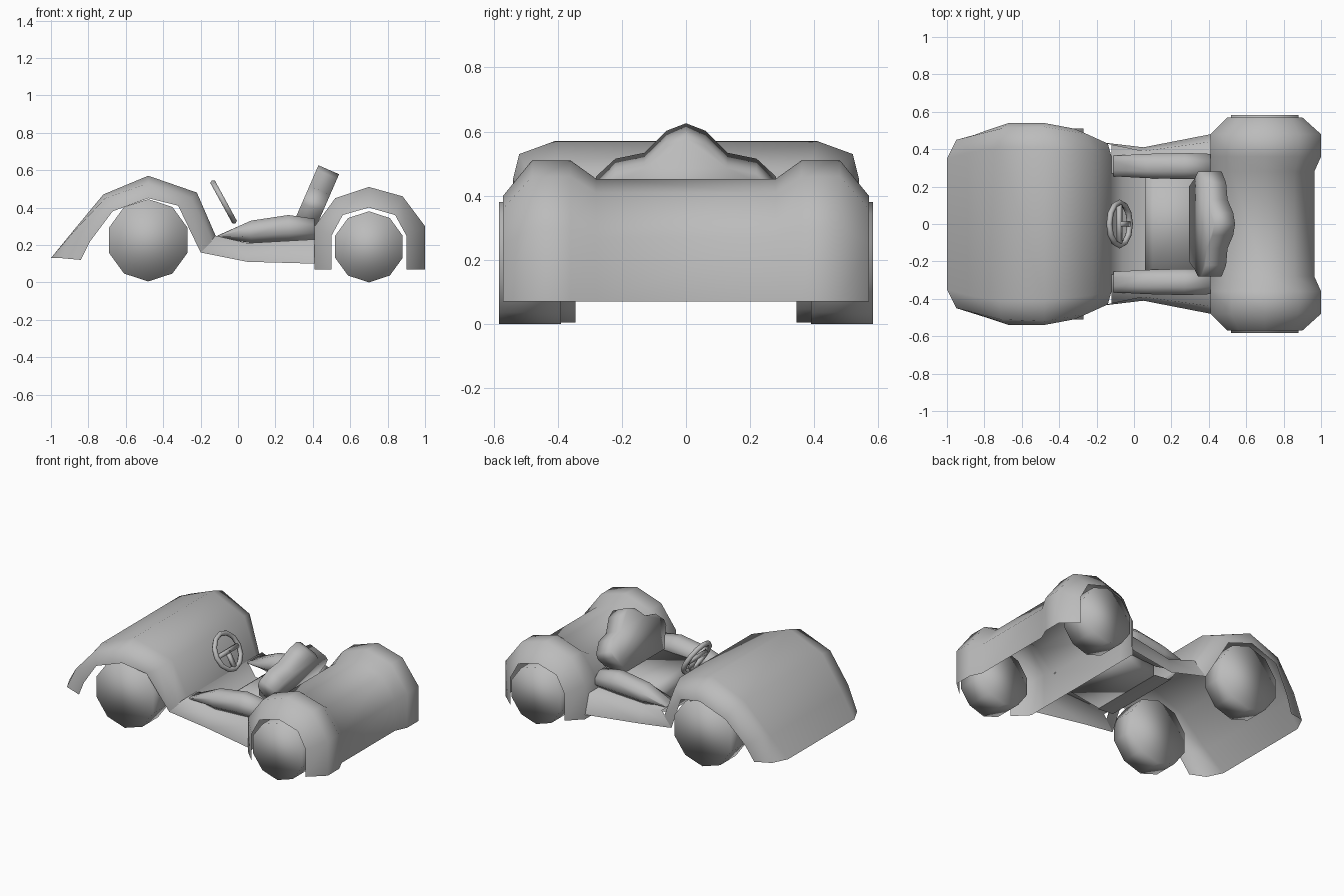
import bpy, bmesh, math
from mathutils import Vector, Matrix

if "Cube" in bpy.data.objects:
    bpy.data.objects.remove(bpy.data.objects["Cube"])

GREY = (0.5, 0.5, 0.5, 1)
grey = bpy.data.materials.new("plain_grey")
grey.use_nodes = True
grey.diffuse_color = GREY
grey.node_tree.nodes["Principled BSDF"].inputs["Base Color"].default_value = GREY


def finish(name, bm, is_shell=False):
    bmesh.ops.recalc_face_normals(bm, faces=bm.faces)
    # Open shells must face outward, which is upward overall
    if is_shell and sum(f.normal.z * f.calc_area() for f in bm.faces) < 0:
        bmesh.ops.reverse_faces(bm, faces=bm.faces)
    for f in bm.faces:
        f.smooth = True
    mesh = bpy.data.meshes.new(name)
    bm.to_mesh(mesh)
    bm.free()
    mesh.materials.append(grey)
    obj = bpy.data.objects.new(name, mesh)
    bpy.context.collection.objects.link(obj)
    return obj


def loft(name, rows, capped=False):
    """Skin a grid of points; capped rows are closed rings."""
    bm = bmesh.new()
    grid = [[bm.verts.new(p) for p in row] for row in rows]
    n = len(rows[0])
    for a, b in zip(grid, grid[1:]):
        for i in range(n if capped else n - 1):
            j = (i + 1) % n
            bm.faces.new((a[i], a[j], b[j], b[i]))
    if capped:
        bm.faces.new(grid[0])
        bm.faces.new(grid[-1])
    return finish(name, bm, not capped)


def symmetric(half):
    """Complete a section given from its +y edge toward the middle."""
    return half + [(x, -y, z) for x, y, z in reversed(half)]


# Nose cowl: wheel-arch edge, rounded shoulder and top line per station
cowl = [
    [(-.84, .48, .12), (-.95, .45, .13), (-1, .35, .13)],
    [(-.79, .50, .22), (-.87, .47, .28), (-.89, .38, .265)],
    [(-.67, .54, .38), (-.71, .51, .45), (-.72, .41, .47)],
    [(-.48, .54, .45), (-.48, .52, .53), (-.48, .41, .57)],
    [(-.32, .51, .41), (-.25, .48, .45), (-.22, .38, .48)],
    [(-.20, .44, .16), (-.14, .43, .22), (-.12, .36, .25)],
]
loft("nose_cowl", [symmetric(s) for s in cowl])

# Rear cowl: one arch profile, wide over the wheels and lower between them
outer = [(.41, .07), (.41, .30), (.52, .45), (.70, .51), (.88, .46), (1, .30), (1, .07)]
inner = [(.50, .07), (.50, .25), (.56, .36), (.70, .40), (.84, .36), (.90, .25), (.90, .07)]
middle = [(min(x, .7 + (x - .7) * .88), .07 + (z - .07) * .87) for x, z in outer]
sections = [(inner, .57), (outer, .48), (outer, .36), (middle, .28)]
half = [[(x, y, z) for x, z in prof] for prof, y in sections]
other = [[(x, -y, z) for x, y, z in row] for row in reversed(half)]
loft("rear_cowl", half + other)

# Footwell between the nose cowl and the seat
floor_line = [(-.12, .25), (-.06, .16), (.06, .15)]
loft("footwell", [[(x, .27, z), (x, -.27, z)] for x, z in floor_line])

# Cabin sides as thin open panels with a top flange, and armrests
rail = [
    [(-.20, .44, .16), (-.12, .425, .25), (-.12, .27, .25)],
    [(.05, .41, .11), (.05, .39, .21), (.05, .27, .21)],
    [(.41, .48, .10), (.41, .44, .23), (.41, .27, .23)],
]
arm = [(-.11, .24, .25, .055), (.07, .21, .33, .065), (.27, .22, .36, .07), (.41, .23, .34, .065)]
for side, s in (("left", 1), ("right", -1)):
    loft(side + "_cabin_side", [[(x, s * y, z) for x, y, z in r] for r in rail])
    rings = []
    for x, low, high, wide in arm:
        mid, tall = (low + high) / 2, (high - low) / 2
        ring = []
        for k in range(8):
            a = math.radians(22.5 + 45 * k)
            ring.append((x, s * (.31 + wide * math.cos(a) / .924),
                         mid + tall * math.sin(a) / .924))
        rings.append(ring)
    loft(side + "_armrest", rings, True)

# Seat cushion
cushion = [(.06, .15), (.06, .24), (.10, .27), (.36, .28), (.40, .20)]
loft("seat_cushion", [[(x, y, z) for x, z in cushion] for y in (-.26, .26)], True)

# Scalloped seat back, leaning to the rear
edge = [(.20, -.04), (.24, .03), (.28, .08), (.28, .12), (.22, .18), (.13, .20), (.06, .275)]
outline = edge + [(0, .30)] + [(-y, t) for y, t in reversed(edge)]
up, back = Vector((.4, 0, .92)), Vector((.92, 0, -.4))
foot = Vector((.31, 0, .35))
loft("seat_back", [[foot + up * t + back * d + Vector((0, y, 0)) for y, t in outline]
                   for d in (0, .12)], True)

# Steering wheel with a T of spokes, tilted toward the seat
tilt = Matrix((((0, -.48, .88)), ((1, 0, 0)), ((0, .88, .48)))).to_4x4()
place = Matrix.Translation((-.077, 0, .43)) @ tilt
bm = bmesh.new()
RIM, TUBE, SIDES, TUBE_SIDES = .115, .016, 12, 6
rim = []
for i in range(SIDES):
    a = math.tau * i / SIDES
    rim.append([bm.verts.new(((RIM + TUBE * math.cos(b)) * math.cos(a),
                              (RIM + TUBE * math.cos(b)) * math.sin(a), TUBE * math.sin(b)))
                for b in (math.tau * k / TUBE_SIDES for k in range(TUBE_SIDES))])
for i in range(SIDES):
    p, q = rim[i], rim[(i + 1) % SIDES]
    for k in range(TUBE_SIDES):
        m = (k + 1) % TUBE_SIDES
        bm.faces.new((p[k], q[k], q[m], p[m]))
for centre, size in (((0, 0, 0), (.22, .028, .02)), ((0, -.055, 0), (.028, .11, .02))):
    bmesh.ops.create_cube(bm, size=1, matrix=Matrix.Translation(centre) @ Matrix.Diagonal((*size, 1)))
bm.transform(place)
finish("steering_wheel", bm)

# Ten-sided wheels
for label, x, z, radius, y_in, y_out in (("nose", -.48, .225, .22, .345, .51),
                                         ("rear", .70, .19, .19, .39, .583)):
    for side, s in (("left", 1), ("right", -1)):
        rings = []
        for y in (y_in, y_out):
            angles = [math.pi / 2 + math.tau * k / 10 for k in range(10)]
            rings.append([(x + radius * math.cos(a), s * y, z + radius * math.sin(a))
                          for a in angles])
        loft(f"{label}_{side}_wheel", rings, True)
